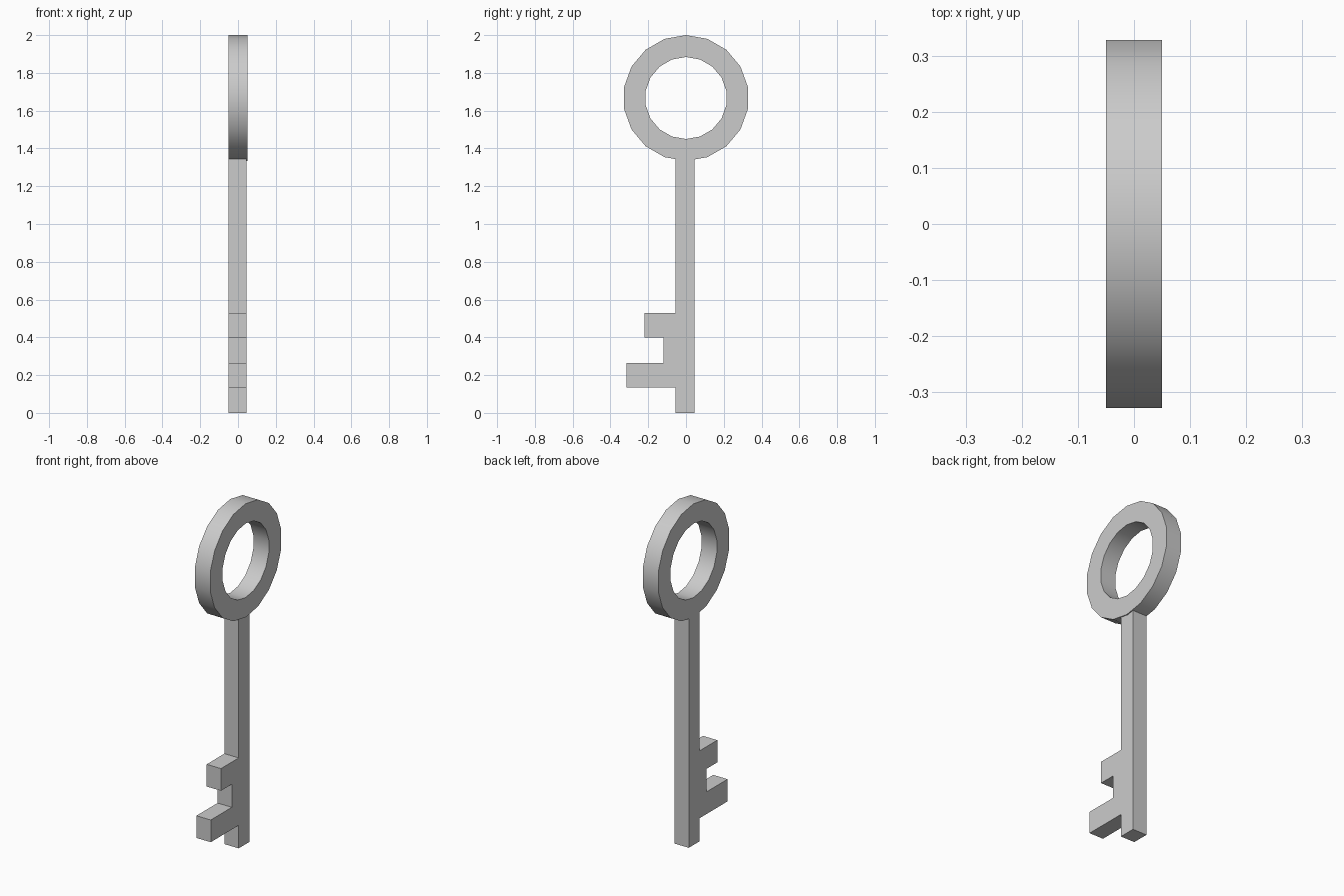
import bpy, bmesh, math

if "Cube" in bpy.data.objects:
    bpy.data.objects.remove(bpy.data.objects["Cube"])


def make_object(name, bm):
    bmesh.ops.recalc_face_normals(bm, faces=bm.faces)
    mesh = bpy.data.meshes.new(name)
    bm.to_mesh(mesh)
    bm.free()
    obj = bpy.data.objects.new(name, mesh)
    bpy.context.collection.objects.link(obj)
    return obj


# Ring handle: 18-sided flat band, one vertex at the top
SIDES, CENTRE_Z, OUTER, INNER, HALF = 18, 1.667, 0.333, 0.217, 0.05
bm = bmesh.new()
sections = []
for i in range(SIDES):
    a = 2 * math.pi * i / SIDES
    sections.append([bm.verts.new((x, r * math.sin(a), CENTRE_Z + r * math.cos(a)))
                     for x, r in ((-HALF, OUTER), (HALF, OUTER), (HALF, INNER), (-HALF, INNER))])
for i in range(SIDES):
    s, t = sections[i], sections[(i + 1) % SIDES]
    for k in range(4):
        n = (k + 1) % 4
        bm.faces.new((s[k], s[n], t[n], t[k]))
ring = make_object("ring_handle", bm)
bpy.context.view_layer.objects.active = ring
ring.select_set(True)
bpy.ops.object.shade_smooth_by_angle(angle=math.radians(30))

# Shaft and teeth: one extruded profile in the y-z plane
profile = [(0.044, 0), (0.044, 1.345), (-0.056, 1.345), (-0.056, 0.53),
           (-0.22, 0.53), (-0.22, 0.40), (-0.12, 0.40), (-0.12, 0.265),
           (-0.315, 0.265), (-0.315, 0.135), (-0.056, 0.135), (-0.056, 0)]
X0, X1 = -0.049, 0.044
bm = bmesh.new()
face = bm.faces.new([bm.verts.new((X0, y, z)) for y, z in profile])
ext = bmesh.ops.extrude_face_region(bm, geom=[face], use_keep_orig=True)
for v in ext["geom"]:
    if isinstance(v, bmesh.types.BMVert):
        v.co.x = X1
make_object("shaft_with_teeth", bm)
